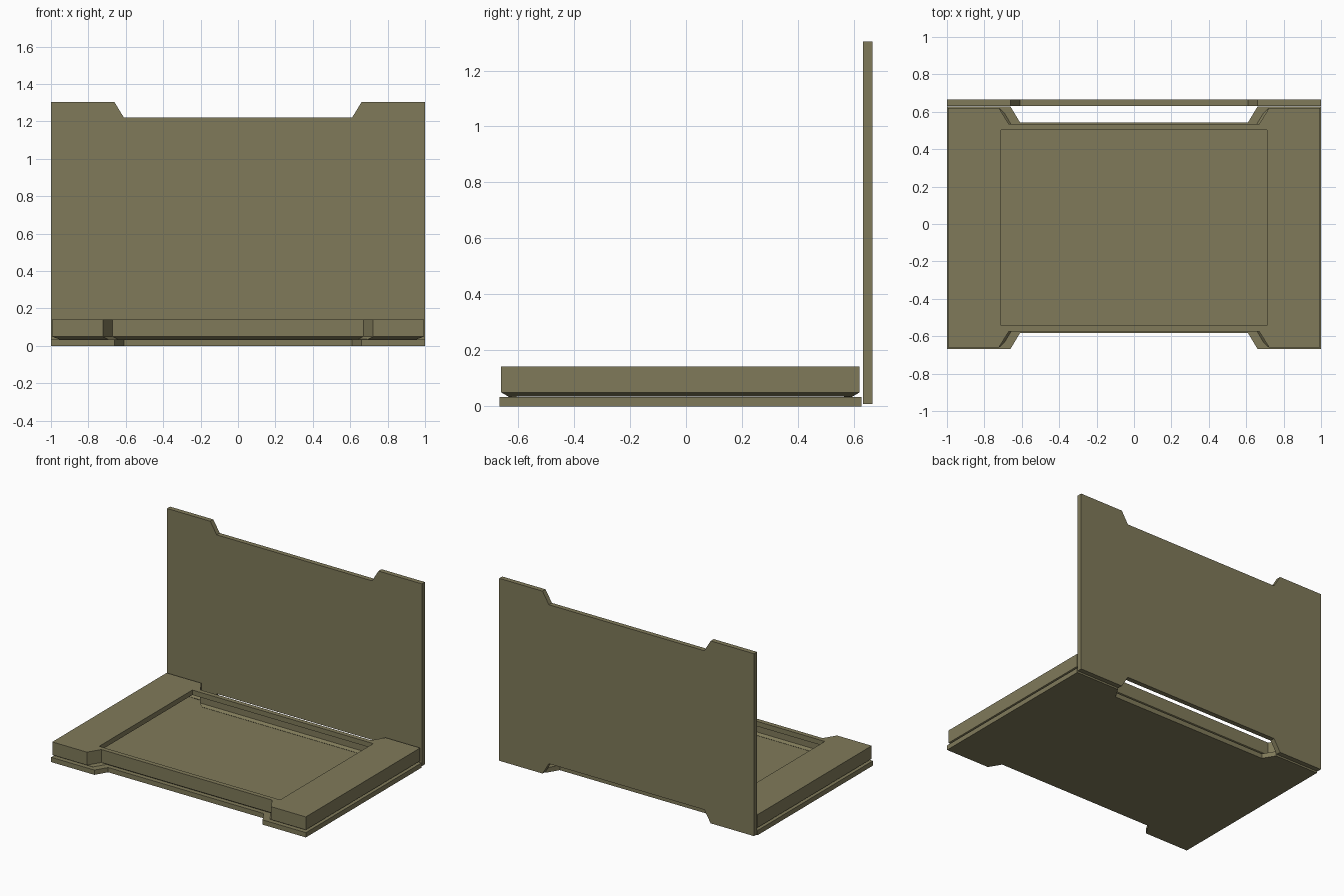
import bpy
import bmesh
import math

cube = bpy.data.objects.get("Cube")
if cube:
    bpy.data.objects.remove(cube, do_unlink=True)

olive = bpy.data.materials.new("olive_drab")
olive.use_nodes = True
COLOR = (0.216, 0.195, 0.102, 1)
olive.diffuse_color = COLOR
olive.node_tree.nodes["Principled BSDF"].inputs["Base Color"].default_value = COLOR


def outline(w, d, inner, outer, notch):
    """Rectangle with a tapered notch in its front and back edges."""
    front = [(-w, -d), (-outer, -d), (-inner, notch - d),
             (inner, notch - d), (outer, -d), (w, -d)]
    return front + [(-x, -y) for x, y in front]


def ring(bm, points, z, scale=1):
    return [bm.verts.new((x * scale, y * scale, z)) for x, y in points]


def loft(bm, a, b):
    for i in range(len(a)):
        j = (i + 1) % len(a)
        bm.faces.new((a[i], a[j], b[j], b[i]))


def loop_edges(bm, verts):
    return [bm.edges.get((verts[i - 1], verts[i])) for i in range(len(verts))]


def finish(bm, name, location, tilt=0):
    bmesh.ops.recalc_face_normals(bm, faces=bm.faces)
    mesh = bpy.data.meshes.new(name)
    bm.to_mesh(mesh)
    bm.free()
    mesh.materials.append(olive)
    obj = bpy.data.objects.new(name, mesh)
    obj.location = location
    obj.rotation_euler.x = tilt
    bpy.context.collection.objects.link(obj)
    return obj


def notched_plate(name, location, tilt=0):
    bm = bmesh.new()
    points = outline(1, 0.647, 0.61, 0.66, 0.083)
    low, high = ring(bm, points, 0), ring(bm, points, 0.034)
    loft(bm, low, high)
    bm.faces.new(low[::-1])
    bm.faces.new(high)
    return finish(bm, name, location, tilt)


# Flat base and the matching upright back panel
notched_plate("base_plate", (0, -0.02, 0))
notched_plate("back_panel", (0, 0.666, 0.656), math.radians(90))

# Hollow frame: tapered foot, outer wall, top with a window, window lip
bm = bmesh.new()
points = outline(0.995, 0.641, 0.67, 0.723, 0.086)
foot = ring(bm, points, 0.035, 0.96)
wall = ring(bm, points, 0.05)
top = ring(bm, points, 0.142)
loft(bm, foot, wall)
loft(bm, wall, top)
window = [(-0.71, -0.522), (0.71, -0.522), (0.71, 0.522), (-0.71, 0.522)]
lip_low, lip_top = ring(bm, window, 0.107), ring(bm, window, 0.142)
loft(bm, lip_low, lip_top)
bmesh.ops.triangle_fill(bm, use_beauty=True, normal=(0, 0, 1),
                        edges=loop_edges(bm, top) + loop_edges(bm, lip_top))
frame = finish(bm, "hollow_frame", (0, -0.02, 0))
shell = frame.modifiers.new("thin_wall", "SOLIDIFY")
shell.thickness = 0.004
shell.offset = -1
